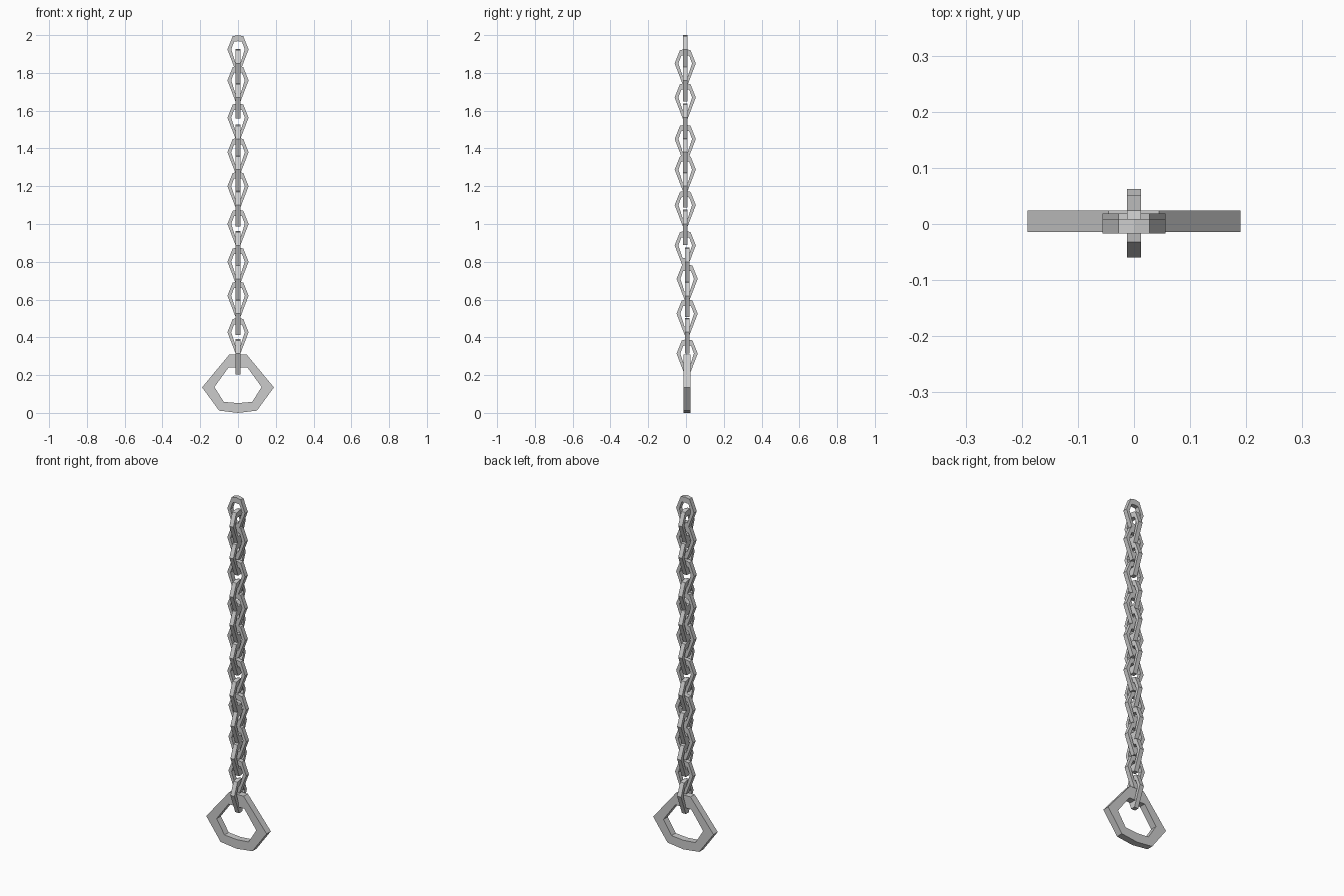
import bpy, bmesh
from mathutils import Matrix

if "Cube" in bpy.data.objects:
    bpy.data.objects.remove(bpy.data.objects["Cube"])

def mirror(half):
    # half runs from the centre vertex out to the far flat end, on +x
    return half + [(-x, z) for x, z in reversed(half) if x > 0]

def flat_ring(name, outer, inner, depth, loc, turned=False):
    bm = bmesh.new()
    o, i = mirror(outer), mirror(inner)
    n = len(o)
    rows = [[bm.verts.new((x, y, z)) for x, z in loop]
            for loop, y in ((o, -depth / 2), (o, depth / 2), (i, depth / 2), (i, -depth / 2))]
    for r in range(4):
        a, b = rows[r], rows[(r + 1) % 4]
        for k in range(n):
            m = (k + 1) % n
            bm.faces.new((a[k], a[m], b[m], b[k]))
    if turned:
        bm.transform(Matrix.Rotation(1.5707963, 4, 'Z'))
    bmesh.ops.recalc_face_normals(bm, faces=bm.faces)
    mesh = bpy.data.meshes.new(name)
    bm.to_mesh(mesh)
    bm.free()
    ob = bpy.data.objects.new(name, mesh)
    ob.location = loc
    bpy.context.collection.objects.link(ob)

# Pull ring at the bottom
flat_ring("pull_ring",
          [(0, 0), (0.10, 0.012), (0.19, 0.135), (0.045, 0.31)],
          [(0, 0.052), (0.075, 0.058), (0.125, 0.137), (0.05, 0.24)],
          0.038, (0, 0.005, 0))

# Chain links, heights measured at the widest corner
link_outer = [(0, 0.076), (0.028, 0.070), (0.056, 0), (0.013, -0.112)]
link_inner = [(0, 0.044), (0.021, 0.041), (0.036, 0), (0.014, -0.068)]
front_links = [1.924, 1.76, 1.563, 1.38, 1.20, 1.0, 0.80, 0.62, 0.427]
side_links = [1.85, 1.67, 1.45, 1.288, 1.10, 0.887, 0.71, 0.525, 0.314]
for turned, heights in ((False, front_links), (True, side_links)):
    for k, z in enumerate(heights):
        y = -0.004 if z > 0.85 else 0.006
        flat_ring(f"{'side' if turned else 'front'}_link_{k + 1}",
                  link_outer, link_inner, 0.025, (0, y, z), turned)
